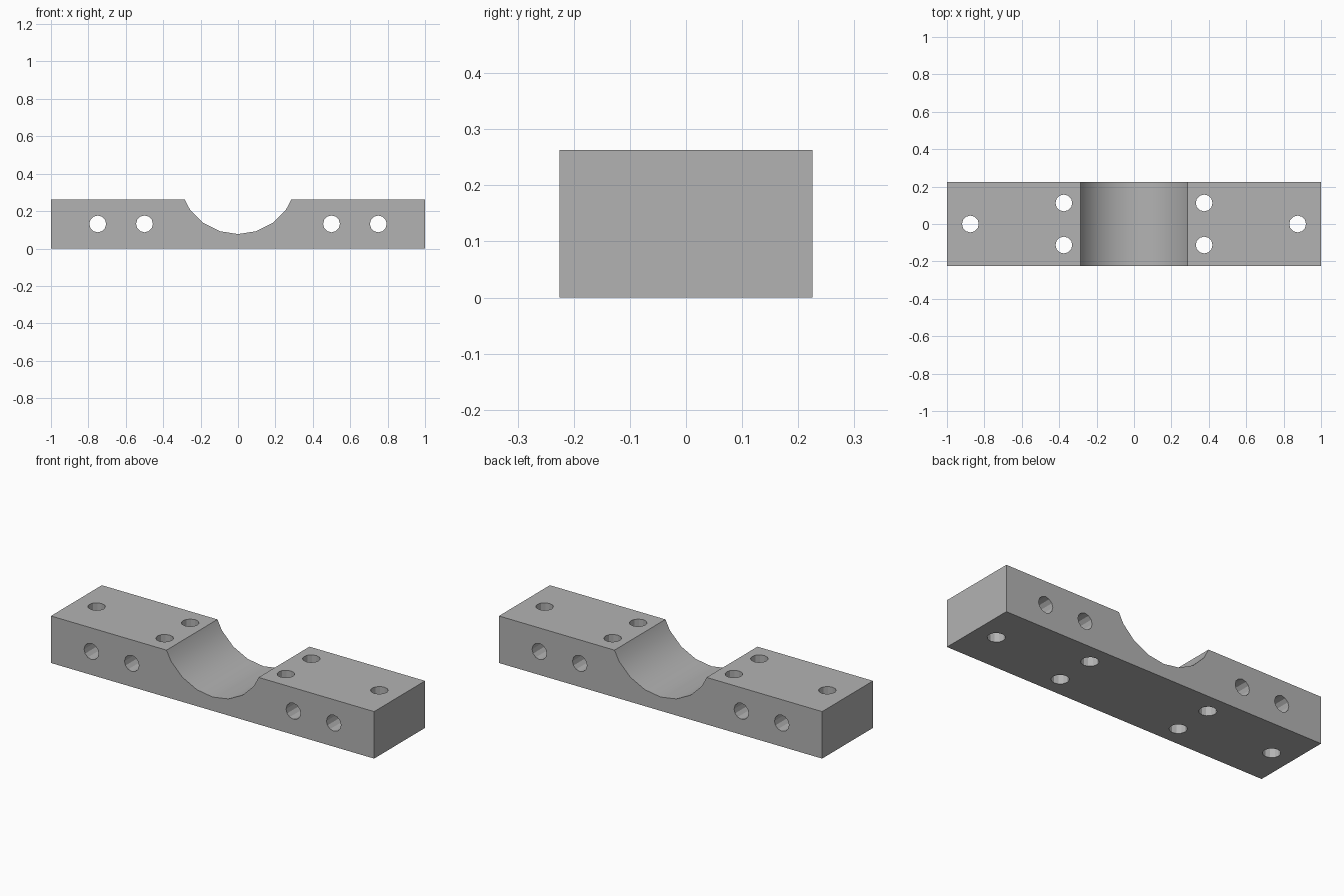
import bpy
import math

cube = bpy.data.objects.get("Cube")
if cube:
    bpy.data.objects.remove(cube, do_unlink=True)

LENGTH, DEPTH, HEIGHT = 2.0, 0.45, 0.263
HOLE_RADIUS = 0.045
SADDLE_RADIUS, SADDLE_FLOOR = 0.3175, 0.077

grey = bpy.data.materials.new("plain grey")
grey.use_nodes = True
colour = (0.45, 0.45, 0.45, 1)
grey.diffuse_color = colour
grey.node_tree.nodes["Principled BSDF"].inputs["Base Color"].default_value = colour

# Solid bar
bpy.ops.mesh.primitive_cube_add(size=1, location=(0, 0, HEIGHT / 2))
block = bpy.context.object
block.name = "clamp_block"
block.scale = (LENGTH, DEPTH, HEIGHT)
bpy.ops.object.transform_apply(location=True, rotation=False, scale=True)
block.data.materials.append(grey)


def drill(name, location, radius, sides, along_y=False):
    """Cut a round passage through the block."""
    bpy.ops.mesh.primitive_cylinder_add(
        vertices=sides, radius=radius, depth=1, location=location,
        rotation=(math.pi / 2 if along_y else 0, 0, 0))
    cutter = bpy.context.object
    cutter.name = name
    cutter.hide_render = True
    cutter.data.materials.append(grey)
    bpy.context.view_layer.objects.active = block
    cut = block.modifiers.new(name, "BOOLEAN")
    cut.operation, cut.solver, cut.object = "DIFFERENCE", "EXACT", cutter
    bpy.ops.object.modifier_apply(modifier=cut.name)
    bpy.data.objects.remove(cutter, do_unlink=True)


# Half-round saddle across the middle
drill("saddle_cutter", (0, 0, SADDLE_FLOOR + SADDLE_RADIUS), SADDLE_RADIUS, 20, True)

# Bolt holes, mirrored on both arms
for side in (-1, 1):
    for x in (0.5, 0.75):
        drill("cross_hole_cutter", (side * x, 0, HEIGHT / 2), HOLE_RADIUS, 12, True)
    for x, y in ((0.375, -0.1125), (0.375, 0.1125), (0.875, 0)):
        drill("upright_hole_cutter", (side * x, y, HEIGHT / 2), HOLE_RADIUS, 12)

# Smooth saddle, crisp block edges and faceted holes
bpy.ops.object.select_all(action="DESELECT")
block.select_set(True)
bpy.context.view_layer.objects.active = block
bpy.ops.object.shade_smooth_by_angle(angle=math.radians(25))
